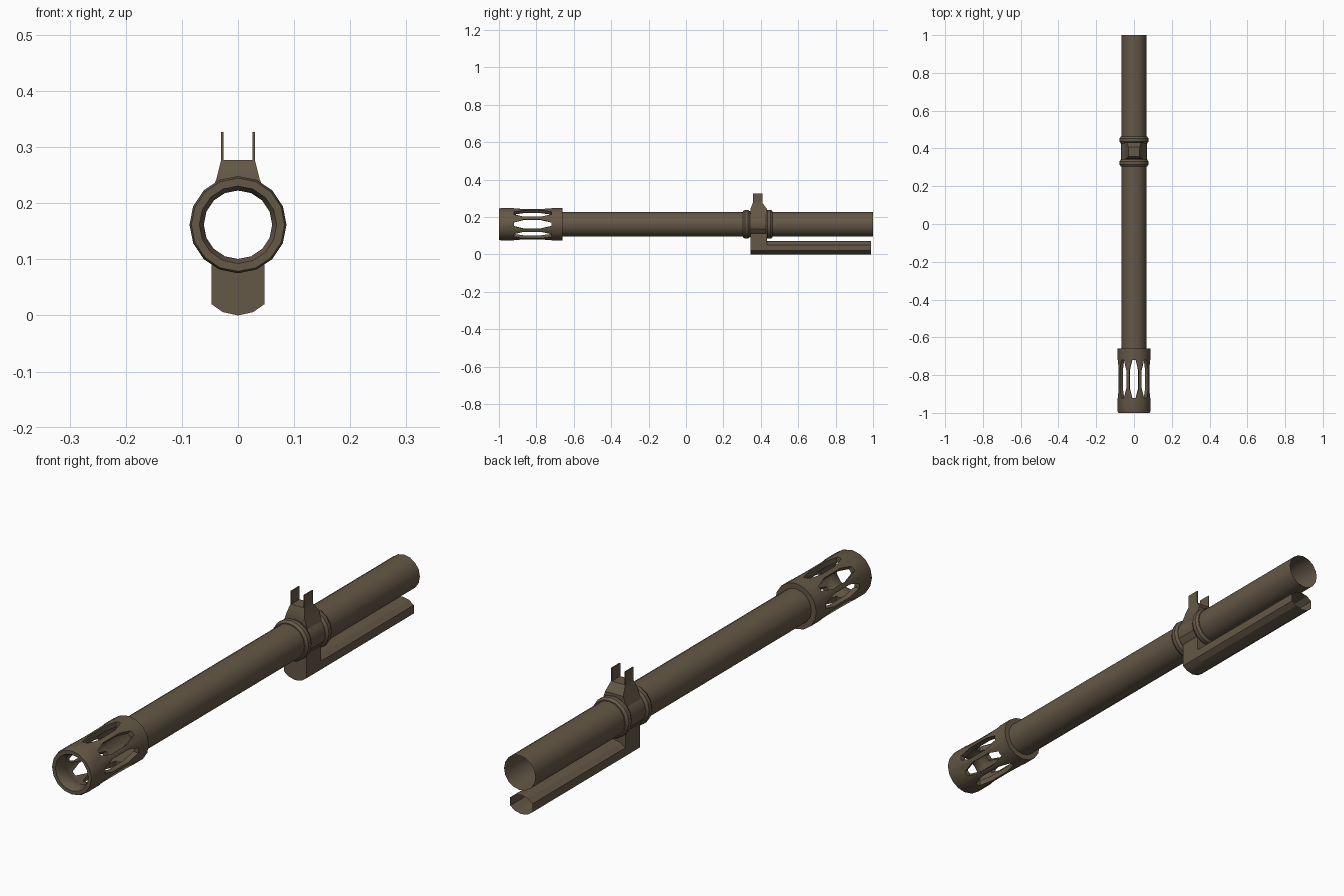
import bpy, bmesh, math
from mathutils import Matrix, Vector

if "Cube" in bpy.data.objects:
    bpy.data.objects.remove(bpy.data.objects["Cube"])

AXIS = 0.1617   # bore height
N = 16          # sides of round parts

brown = bpy.data.materials.new("dark_brown_metal")
brown.diffuse_color = (0.13, 0.098, 0.062, 1)
brown.use_nodes = True
brown.node_tree.nodes["Principled BSDF"].inputs["Base Color"].default_value = brown.diffuse_color


def make(name, bm, smooth=True, normals=True):
    if normals:
        bmesh.ops.recalc_face_normals(bm, faces=bm.faces)
    me = bpy.data.meshes.new(name)
    bm.to_mesh(me)
    bm.free()
    me.materials.append(brown)
    ob = bpy.data.objects.new(name, me)
    bpy.context.collection.objects.link(ob)
    if smooth:
        smooth_it(ob)
    return ob


def select(ob):
    bpy.ops.object.select_all(action='DESELECT')
    ob.select_set(True)
    bpy.context.view_layer.objects.active = ob


def smooth_it(ob):
    select(ob)
    bpy.ops.object.shade_smooth_by_angle(angle=math.radians(30))


def loft(rings, caps=False, loop=False):
    """Skin a list of closed rings of points."""
    bm = bmesh.new()
    vs = [[bm.verts.new(p) for p in r] for r in rings]
    n = len(rings[0])
    for a, b in zip(vs, vs[1:] + ([vs[0]] if loop else [])):
        for i in range(n):
            j = (i + 1) % n
            bm.faces.new((a[i], a[j], b[j], b[i]))
    if caps:
        bm.faces.new(vs[0])
        bm.faces.new(vs[-1])
    return bm


def circle(r, y):
    return [(r * math.sin(2 * math.pi * i / N), y,
             AXIS + r * math.cos(2 * math.pi * i / N)) for i in range(N)]


def cut(ob, cutter):
    m = ob.modifiers.new("cut", 'BOOLEAN')
    m.operation, m.solver, m.object = 'DIFFERENCE', 'EXACT', cutter
    select(ob)
    bpy.ops.object.modifier_apply(modifier=m.name)


# barrel: open thin tube, outward normals
bm = loft([circle(0.066, -0.67), circle(0.066, 1.0)])
make("barrel", bm)

# muzzle sleeve with thick wall and rounded lip
profile = [(0.066, -0.66), (0.0865, -0.66), (0.0865, -0.99), (0.083, -1.0),
           (0.069, -1.0), (0.061, -0.985), (0.061, -0.95), (0.066, -0.94)]
sleeve = make("muzzle_sleeve", loft([circle(r, y) for r, y in profile], loop=True), False)

# eight long slots around the sleeve
slot = [(-0.92, 0.4), (-0.87, 1), (-0.775, 1), (-0.72, 0.4)]
outline = [(w, y) for y, w in slot] + [(-w, y) for y, w in reversed(slot)]
for k in range(8):
    rot = Matrix.Translation((0, 0, AXIS)) @ Matrix.Rotation(k * math.pi / 4, 4, 'Y')
    rings = [[rot @ Vector((w * hw, y, r)) for w, y in outline]
             for r, hw in ((0.056, 0.0215), (0.1, 0.026))]
    cutter = make("slot_cutter", loft(rings, caps=True), False)
    cut(sleeve, cutter)
    bpy.data.objects.remove(cutter)
smooth_it(sleeve)

# two clamp rings
for name, y in (("front_clamp_ring", 0.323), ("rear_clamp_ring", 0.445)):
    ring = [(0.064, -0.018), (0.070, -0.018), (0.077, -0.008),
            (0.077, 0.008), (0.070, 0.018), (0.064, 0.018)]
    make(name, loft([circle(r, y + d) for r, d in ring], loop=True))

# collar between the rings
make("collar", loft([circle(0.0685, 0.33), circle(0.0685, 0.44)]))

# gas block under the barrel, and sight base above it, both bored through
half = [(0.0, 0.0), (0.027, 0.006), (0.047, 0.02), (0.047, 0.118)]
low = half + [(-x, z) for x, z in reversed(half[1:])]
block = make("lower_block", loft([[(x, y, z) for x, z in low] for y in (0.345, 0.432)], caps=True), False)

steps = [(0.112, 0.047, 0.345, 0.432), (0.135, 0.064, 0.345, 0.432),
         (0.168, 0.064, 0.345, 0.432), (0.245, 0.038, 0.345, 0.432),
         (0.277, 0.030, 0.358, 0.408)]
base = make("sight_base", loft([[(-w, a, z), (w, a, z), (w, b, z), (-w, b, z)]
                                for z, w, a, b in steps], caps=True), False)
bore = make("bore_cutter", loft([circle(0.0655, 0.2), circle(0.0655, 0.6)], caps=True), False)
for ob in (block, base):
    cut(ob, bore)
    smooth_it(ob)
bpy.data.objects.remove(bore)

# sight ears
for name, s in (("left_sight_ear", -1), ("right_sight_ear", 1)):
    bm = bmesh.new()
    bmesh.ops.create_cube(bm, size=1, matrix=Matrix.Translation((s * 0.028, 0.383, 0.3))
                          @ Matrix.Diagonal((0.004, 0.05, 0.054, 1)))
    make(name, bm, False)

# lower tube: flat-sided, open at the rear
side = [(0.0, 0.0), (0.027, 0.006), (0.047, 0.02), (0.047, 0.052), (0.027, 0.067), (0.0, 0.072)]
tube = side + [(-x, z) for x, z in reversed(side[1:-1])]
make("lower_tube", loft([[(x, y, z) for x, z in tube] for y in (0.43, 0.99)]), False)
